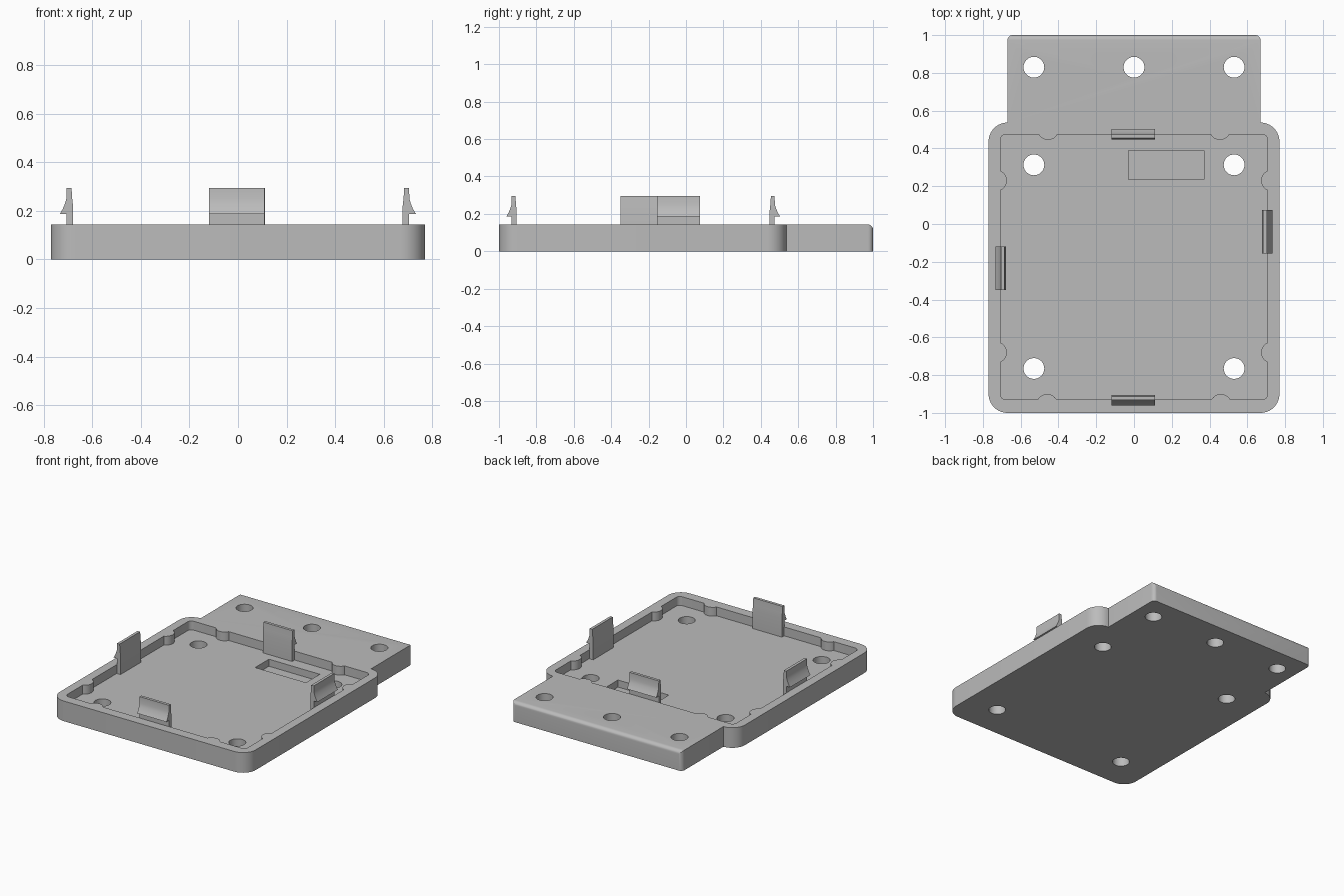
import bpy
import bmesh
from math import radians, sin, cos
from mathutils import Matrix, Vector

cube = bpy.data.objects.get("Cube")
if cube:
    bpy.data.objects.remove(cube)

HEIGHT = 0.143
FLOOR = 0.08

grey = bpy.data.materials.new("plain grey")
grey.use_nodes = True
grey.diffuse_color = (0.5, 0.5, 0.5, 1)
grey.node_tree.nodes["Principled BSDF"].inputs["Base Color"].default_value = (0.5, 0.5, 0.5, 1)


def arc(cx, cy, r, start, end, steps=10):
    angles = [radians(start + (end - start) * i / steps) for i in range(steps + 1)]
    return [(cx + r * cos(a), cy + r * sin(a)) for a in angles]


def rounded_rect(x, y0, y1, r):
    return (arc(x - r, y0 + r, r, 270, 360) + arc(x - r, y1 - r, r, 0, 90)
            + arc(r - x, y1 - r, r, 90, 180) + arc(r - x, y0 + r, r, 180, 270))


def prism(name, outline, z0, z1):
    """Extrude a flat outline from z0 to z1."""
    bm = bmesh.new()
    face = bm.faces.new([bm.verts.new((x, y, z0)) for x, y in outline])
    top = bmesh.ops.extrude_face_region(bm, geom=[face])["geom"]
    bmesh.ops.translate(bm, vec=(0, 0, z1 - z0),
                        verts=[v for v in top if isinstance(v, bmesh.types.BMVert)])
    bmesh.ops.recalc_face_normals(bm, faces=bm.faces)
    mesh = bpy.data.meshes.new(name)
    bm.to_mesh(mesh)
    bm.free()
    mesh.materials.append(grey)
    obj = bpy.data.objects.new(name, mesh)
    bpy.context.collection.objects.link(obj)
    return obj


def subtract(target, cutter):
    """Cut one solid out of another and discard the cutter."""
    mod = target.modifiers.new("cut", "BOOLEAN")
    mod.operation = "DIFFERENCE"
    mod.solver = "EXACT"
    mod.object = cutter
    graph = bpy.context.evaluated_depsgraph_get()
    mesh = bpy.data.meshes.new_from_object(target.evaluated_get(graph))
    target.modifiers.clear()
    target.data = mesh
    bpy.data.objects.remove(cutter)


# Tray body with the narrower mounting tab at the back
right = arc(0.67, -0.9, 0.1, 270, 360) + arc(0.67, 0.437, 0.1, 0, 90) + [(0.67, 1)]
body = prism("tray_body", right + [(-x, y) for x, y in reversed(right)], 0, HEIGHT)

# Round the tab's top back edge and its two back corners
bm = bmesh.new()
bm.from_mesh(body.data)
edges = [e for e in bm.edges if all(v.co.y > 0.99 for v in e.verts)
         and not all(v.co.z < 0.01 for v in e.verts)]
bmesh.ops.bevel(bm, geom=edges, offset=0.027, segments=6, profile=0.5, affect="EDGES")
bm.to_mesh(body.data)
bm.free()

# Pocket, whose walls carry eight half-round bumps
pocket = prism("pocket_cutter", rounded_rect(0.708, -0.93, 0.475, 0.03), FLOOR, 0.3)
bumps = [(0.455, 0.502), (0.46, -0.957), (0.73, 0.23), (0.73, -0.68)]
for bx, by in bumps:
    for side in (-1, 1):
        subtract(pocket, prism("bump", arc(side * bx, by, 0.057, 0, 345, 23), 0, 0.4))
subtract(body, pocket)

# Shallow rectangular recess in the pocket floor
subtract(body, prism("recess_cutter",
                     [(-0.03, 0.235), (0.37, 0.235), (0.37, 0.39), (-0.03, 0.39)], 0.03, 0.2))

# Screw holes
holes = [(0, 0.83)] + [(s * 0.53, y) for s in (-1, 1) for y in (0.83, 0.313, -0.765)]
for hx, hy in holes:
    subtract(body, prism("hole_cutter", arc(hx, hy, 0.055, 0, 352.5, 47), -0.1, 0.3))

# Snap clips: (outward offset, height) profile with a hooked barb
clip_profile = [(-0.027, 0.07), (0, 0.07), (0, 0.187), (0.028, 0.187), (0.016, 0.208),
                (0.007, 0.23), (0.001, 0.25), (0, 0.295), (-0.02, 0.295), (-0.023, 0.25),
                (-0.027, 0.215)]
clips = {
    "front_clip": (-0.005, -0.932, -90),
    "back_clip": (-0.003, 0.474, 90),
    "left_clip": (0.704, -0.04, 0),
    "right_clip": (-0.705, -0.235, 180),
}
parts = [body]
for name, (cx, cy, turn) in clips.items():
    clip = prism(name, clip_profile, -0.115, 0.115)
    clip.data.transform(Matrix.Translation((cx, cy, 0)) @ Matrix.Rotation(radians(turn), 4, "Z")
                        @ Matrix.Rotation(radians(90), 4, "X"))
    parts.append(clip)

# Smooth the rounded walls, keep the corners crisp
bpy.ops.object.select_all(action="DESELECT")
for obj in parts:
    obj.select_set(True)
bpy.context.view_layer.objects.active = body
bpy.ops.object.shade_smooth_by_angle(angle=radians(30))
